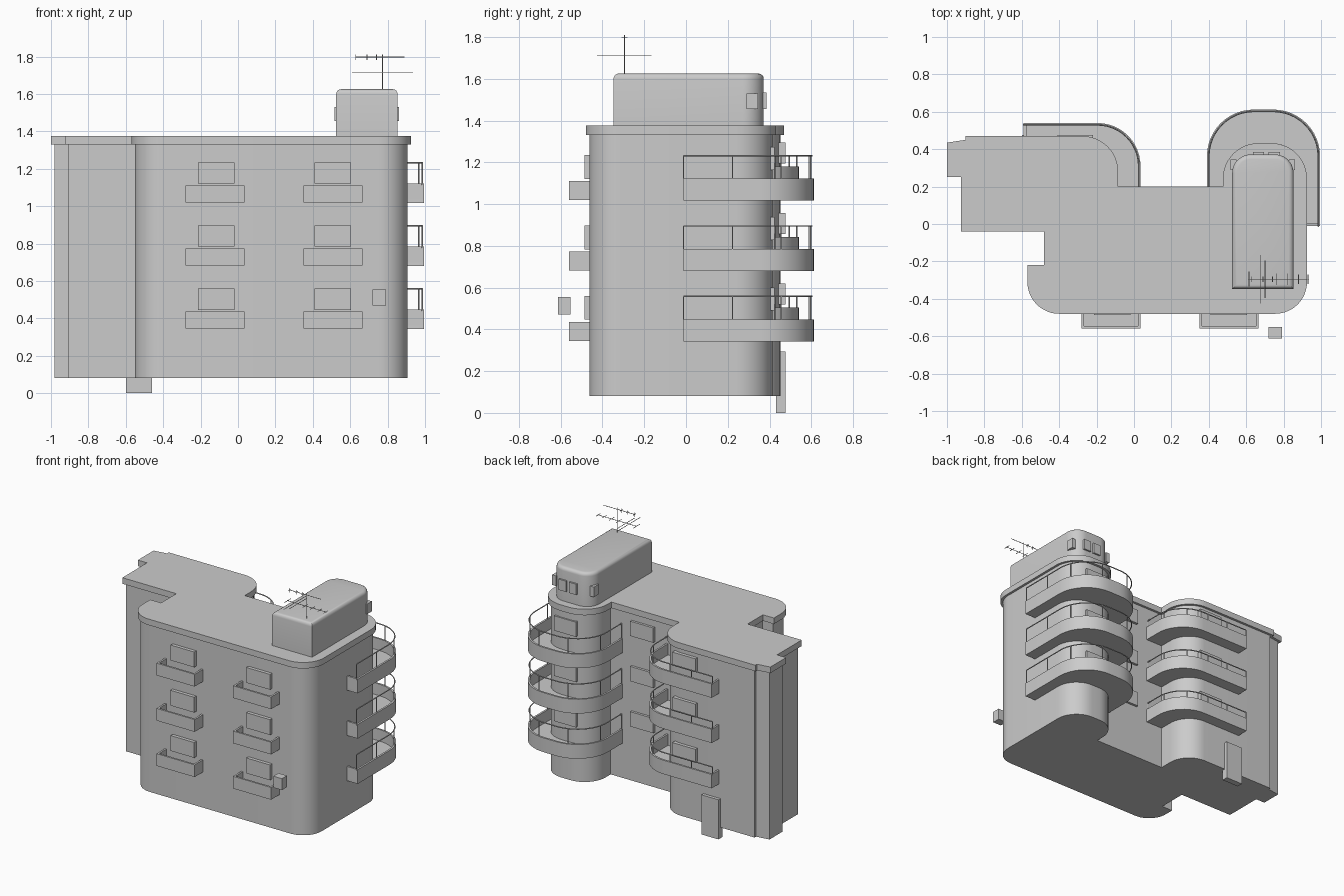
import bpy, bmesh, math
from mathutils import Vector

if "Cube" in bpy.data.objects:
    bpy.data.objects.remove(bpy.data.objects["Cube"])


def corners_offset(pts, d, closed):
    """Shift a cornered path to its left by d, adapting the corner radii."""
    out, n = [], len(pts)
    for i, (x, y, r) in enumerate(pts):
        p = Vector((x, y))
        a = Vector(pts[i - 1][:2]) if closed or i > 0 else None
        b = Vector(pts[(i + 1) % n][:2]) if closed or i < n - 1 else None
        u = (p - a).normalized() if a else (b - p).normalized()
        v = (b - p).normalized() if b else u
        nu, nv = Vector((-u.y, u.x)), Vector((-v.y, v.x))
        q = p + (nu + nv) * (d / (1 + nu.dot(nv)))
        turn = u.x * v.y - u.y * v.x
        rr = max(r - d if turn > 0 else r + d, 0) if r else 0
        out.append((q.x, q.y, rr))
    return out


def rounded(pts, seg=12):
    """Turn (x, y, radius) corners into a list of 2D points."""
    out, n = [], len(pts)
    for i, (x, y, r) in enumerate(pts):
        if r == 0:
            out.append((x, y))
            continue
        p = Vector((x, y))
        u = (Vector(pts[i - 1][:2]) - p).normalized()
        v = (Vector(pts[(i + 1) % n][:2]) - p).normalized()
        c = p + (u + v) * r                      # right-angled corners
        for k in range(seg + 1):
            t = k / seg * math.pi / 2
            q = c - v * r * math.cos(t) - u * r * math.sin(t)
            out.append((q.x, q.y))
    return out


def finish(name, bm, smooth=True):
    bmesh.ops.recalc_face_normals(bm, faces=bm.faces)
    me = bpy.data.meshes.new(name)
    bm.to_mesh(me)
    bm.free()
    ob = bpy.data.objects.new(name, me)
    bpy.context.collection.objects.link(ob)
    if smooth:
        bpy.ops.object.select_all(action='DESELECT')
        ob.select_set(True)
        bpy.context.view_layer.objects.active = ob
        bpy.ops.object.shade_smooth_by_angle(angle=math.radians(30))
    return ob


def add_prism(bm, pts, z0, z1):
    f = bm.faces.new([bm.verts.new((x, y, z0)) for x, y in pts])
    g = bmesh.ops.extrude_face_region(bm, geom=[f])["geom"]
    vs = [e for e in g if isinstance(e, bmesh.types.BMVert)]
    bmesh.ops.translate(bm, verts=vs, vec=(0, 0, z1 - z0))


def prism(name, pts, z0, z1, bevel=0):
    bm = bmesh.new()
    add_prism(bm, pts, z0, z1)
    if bevel:
        top = [e for e in bm.edges if all(v.co.z > z1 - 1e-4 for v in e.verts)]
        bmesh.ops.bevel(bm, geom=top, offset=bevel, segments=4, profile=0.5,
                        affect='EDGES', clamp_overlap=True)
    return finish(name, bm)


def box(name, x0, x1, y0, y1, z0, z1):
    bm = bmesh.new()
    add_prism(bm, [(x0, y0), (x1, y0), (x1, y1), (x0, y1)], z0, z1)
    return finish(name, bm, False)


def rods(name, lines, radius):
    cu = bpy.data.curves.new(name, 'CURVE')
    cu.dimensions = '3D'
    cu.bevel_depth = radius
    cu.bevel_resolution = 1
    cu.use_fill_caps = True
    for line in lines:
        s = cu.splines.new('POLY')
        s.points.add(len(line) - 1)
        for p, co in zip(s.points, line):
            p.co = (*co, 1)
    ob = bpy.data.objects.new(name, cu)
    bpy.context.collection.objects.link(ob)


def balcony(name, path, z0, z1, extra=(), thick=0.014):
    """Floor plate plus a thin parapet following the path."""
    outer = rounded(path)
    inner = rounded(corners_offset(path, thick, False))
    bm = bmesh.new()
    add_prism(bm, outer + list(extra), z0, z0 + 0.02)
    add_prism(bm, outer + inner[::-1], z0, z1)
    return finish(name, bm)


def railing(name, path, z0, z1, posts):
    pts = [Vector(p) for p in rounded(corners_offset(path, 0.009, False))]
    lens = [0]
    for a, b in zip(pts, pts[1:]):
        lens.append(lens[-1] + (b - a).length)
    lines = [[(p.x, p.y, z1) for p in pts]]
    for k in range(posts):
        t = lens[-1] * k / (posts - 1)
        i = max(j for j in range(len(pts) - 1) if lens[j] <= t)
        q = pts[i].lerp(pts[i + 1], (t - lens[i]) / (lens[i + 1] - lens[i]))
        lines.append([(q.x, q.y, z0), (q.x, q.y, z1)])
    rods(name, lines, 0.004)


# Roof slab and walls share one plan; the walls are set in
plan = [(-.57, -.48, .17), (.925, -.48, .17), (.925, .432, .19), (.475, .432, .19),
        (.475, .2, 0), (-.085, .2, 0), (-.085, .47, .19), (-.9, .47, 0),
        (-.9, .45, 0), (-1, .435, 0), (-1, .25, 0), (-.925, .25, 0),
        (-.925, -.04, 0), (-.48, -.04, 0), (-.48, -.22, 0), (-.57, -.22, 0)]
prism("roof_slab", rounded(plan), 1.33, 1.375)
prism("walls", rounded(corners_offset(plan, .018, True)), .08, 1.34)

# Rooftop room with its windows
room = [(.525, -.347, 0), (.853, -.347, 0), (.853, .372, .1), (.525, .372, .1)]
prism("rooftop_room", rounded(room), 1.37, 1.625, bevel=.025)
for i, x in enumerate((.635, .72)):
    box(f"room_back_window_{i}", x, x + .06, .355, .385, 1.455, 1.535)
for i, x in enumerate((.517, .83)):
    box(f"room_side_window_{i}", x, x + .031, .29, .345, 1.455, 1.53)

tower_path = [(.9, -.012, 0), (.995, -.012, 0), (.995, .612, .25), (.39, .612, .25), (.39, .19, 0)]
wing_path = [(.035, .18, 0), (.035, .54, .23), (-.59, .54, 0), (-.59, .44, 0)]

# Three floors of balconies, railings and windows
for n in range(3):
    z = n * .337
    for side, x in (("left", -.28), ("right", .35)):
        front = [(x, -.44, 0), (x, -.56, 0), (x + .315, -.56, 0), (x + .315, -.44, 0)]
        balcony(f"front_balcony_{side}_{n}", front, .345 + z, .436 + z)
        wx = x + (.065 if side == "left" else .06)
        box(f"front_window_{side}_{n}", wx, wx + .195, -.487, -.445, .446 + z, .56 + z)
    balcony(f"tower_balcony_{n}", tower_path, .342 + z, .448 + z)
    railing(f"tower_railing_{n}", tower_path[1:], .44 + z, .558 + z, 7)
    balcony(f"wing_balcony_{n}", wing_path, .402 + z, .505 + z, [(-.3, .18)])
    railing(f"wing_railing_{n}", wing_path[:3], .5 + z, .558 + z, 6)
    box(f"tower_window_{n}", .61, .79, .39, .424, .49 + z, .6 + z)
    box(f"centre_window_{n}", .13, .32, .16, .2, .49 + z, .6 + z)
    box(f"wing_window_{n}", -.41, -.22, .43, .476, .52 + z, .62 + z)

# Entrance door and wall unit
box("door", -.6, -.46, .43, .476, 0, .295)
box("wall_unit", .72, .79, -.612, -.552, .47, .555)

# Antenna: mast, two booms and their cross elements
mx, my = .773, -.295
lines = [[(mx, my, 1.61), (mx, my, 1.81)],
         [(.61, my, 1.713), (.935, my, 1.713)],
         [(.63, my, 1.797), (.89, my, 1.797)]]
for x, h in ((.615, .04), (.675, .13), (.70, .1), (.76, .03), (.82, .03), (.88, .025), (.93, .025)):
    lines.append([(x, my - h, 1.713), (x, my + h, 1.713)])
for x in (.63, .69, .74):
    lines.append([(x, my, 1.78), (x, my, 1.81)])
    lines.append([(x, my - .015, 1.797), (x, my + .015, 1.797)])
rods("antenna", lines, .002)
